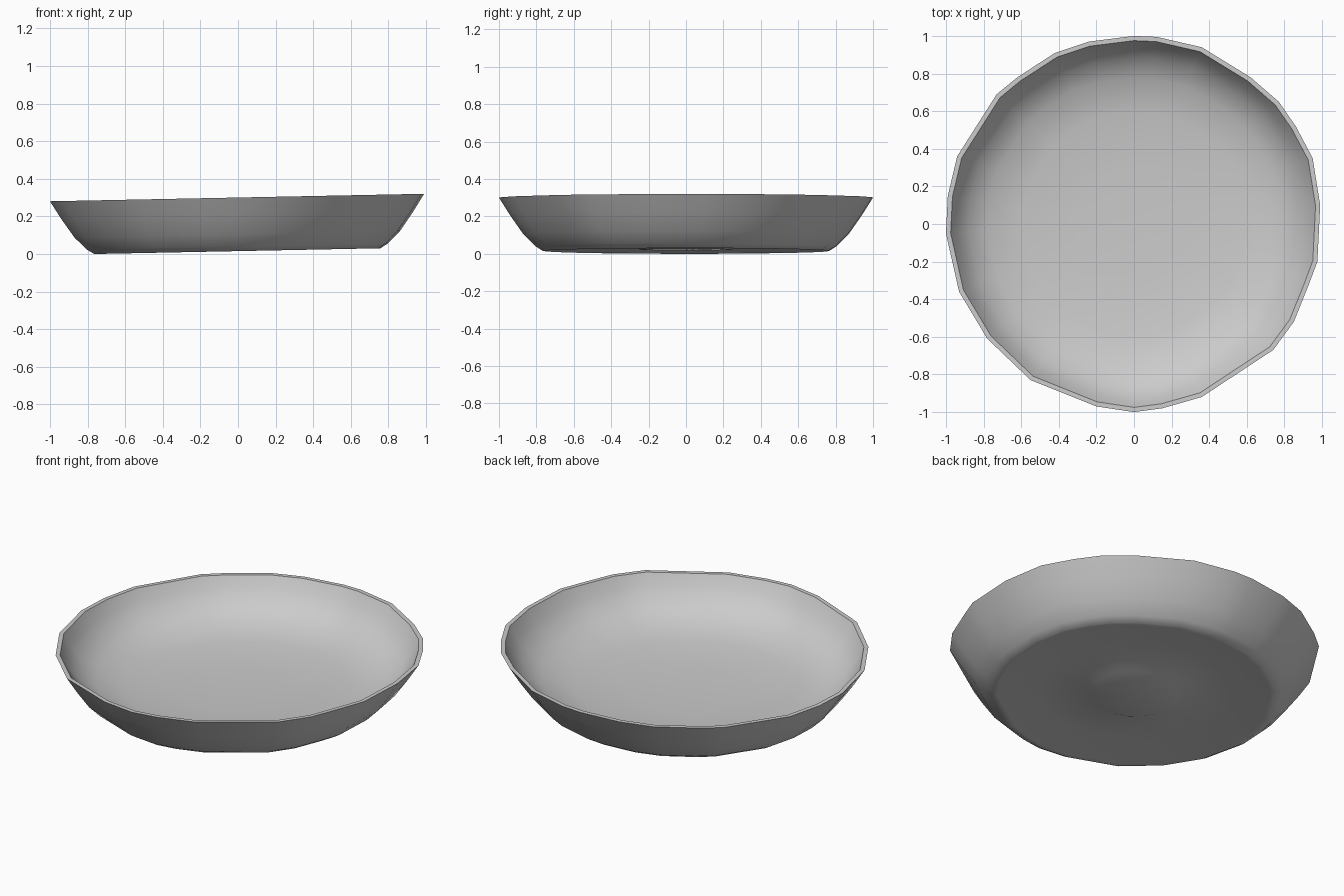
import bpy, bmesh, math

if "Cube" in bpy.data.objects:
    bpy.data.objects.remove(bpy.data.objects["Cube"])

# Single stoneware-grey colour
grey = bpy.data.materials.new("plain grey")
grey.diffuse_color = (0.6, 0.6, 0.6, 1)
grey.use_nodes = True
grey.node_tree.nodes["Principled BSDF"].inputs["Base Color"].default_value = grey.diffuse_color

# Slightly uneven hand-formed outline of the rim
outline = [(.99, .1), (.95, .35), (.86, .52), (.77, .65), (.62, .78), (.36, .94),
           (.12, .995), (0, 1), (-.24, .97), (-.42, .91), (-.62, .78), (-.73, .69),
           (-.94, .36), (-.99, .15), (-1, -.05), (-.93, -.36), (-.78, -.61),
           (-.55, -.83), (-.2, -.97), (0, -1), (.15, -.98), (.36, -.92),
           (.74, -.67), (.85, -.52), (.93, -.32), (.975, -.2)]

# Cross-section (scale, height): underside, outer wall, lip, inside bowl
profile = [(.24, .022), (.28, .038), (.52, .035), (.74, .017), (.765, .015),
           (.805, .04), (.87, .105), (.94, .205), (1, .30),
           (.975, .30), (.94, .235), (.88, .165), (.78, .105), (.6, .07), (.3, .055)]


def tilt(x, z):
    return z + 0.02 * x


bm = bmesh.new()
rings = []
for s, z in profile:
    ring = []
    for x, y in outline:
        # inner rings become rounder than the rim
        k = s * (1 + (1 / math.hypot(x, y) - 1) * (1 - s))
        ring.append(bm.verts.new((x * k, y * k, tilt(x * k, z))))
    rings.append(ring)
n = len(outline)
for a, b in zip(rings, rings[1:]):
    for i in range(n):
        j = (i + 1) % n
        bm.faces.new((a[i], a[j], b[j], b[i]))
# Close the underside and the inside floor
for ring, z in ((rings[0], .022), (rings[-1], .052)):
    c = bm.verts.new((0, 0, z))
    for i in range(n):
        bm.faces.new((c, ring[i], ring[(i + 1) % n]))
bmesh.ops.recalc_face_normals(bm, faces=bm.faces)
for f in bm.faces:
    f.smooth = True
low = min(v.co.z for v in bm.verts)
for v in bm.verts:
    v.co.z -= low

mesh = bpy.data.meshes.new("shallow_dish")
bm.to_mesh(mesh)
bm.free()
mesh.materials.append(grey)
dish = bpy.data.objects.new("shallow_dish", mesh)
bpy.context.collection.objects.link(dish)
bpy.context.view_layer.objects.active = dish
dish.select_set(True)
bpy.ops.object.shade_smooth_by_angle(angle=math.radians(40))
